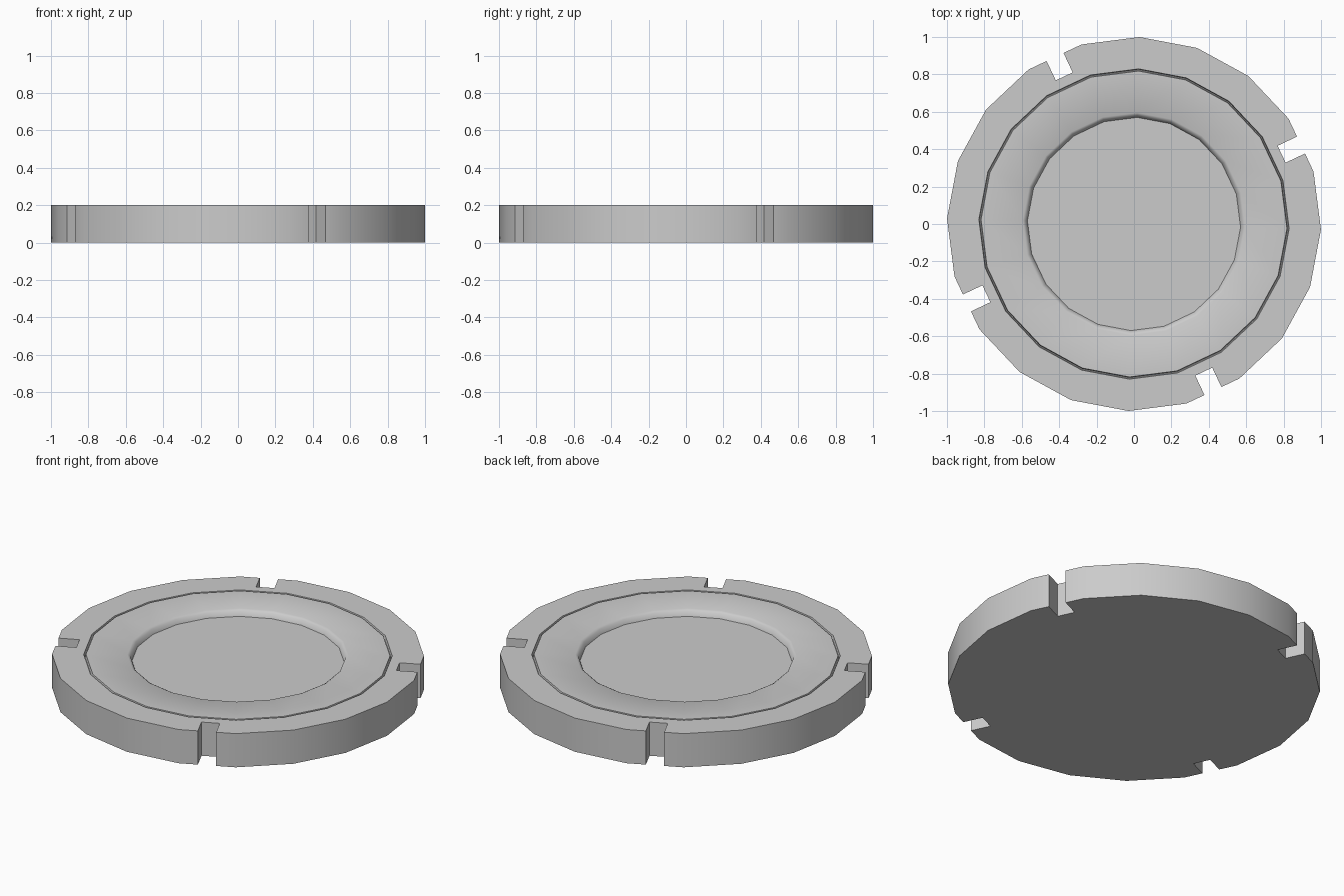
import bpy, bmesh
from math import cos, sin, radians

if "Cube" in bpy.data.objects:
    bpy.data.objects.remove(bpy.data.objects["Cube"])

SIDES = 20
TURN = radians(-1.7)            # slight rotation of the whole disc
STEP = radians(360 / SIDES)


def make_object(name, bm):
    bmesh.ops.recalc_face_normals(bm, faces=bm.faces[:])
    mesh = bpy.data.meshes.new(name)
    bm.to_mesh(mesh)
    bm.free()
    ob = bpy.data.objects.new(name, mesh)
    bpy.context.collection.objects.link(ob)
    return ob


def lathe(name, profile):
    """Revolve (radius, z) points into a closed, capped solid."""
    bm = bmesh.new()
    rings = [[bm.verts.new((r * cos(TURN + i * STEP), r * sin(TURN + i * STEP), z))
              for i in range(SIDES)] for r, z in profile]
    for a, b in zip(rings, rings[1:]):
        for i in range(SIDES):
            j = (i + 1) % SIDES
            bm.faces.new((a[i], a[j], b[j], b[i]))
    bm.faces.new(rings[0])
    bm.faces.new(rings[-1])
    return make_object(name, bm)


# Disc: underside, rim, thin groove, rounded lip and sunken centre
disc = lathe("disc", [
    (1.0, 0.0), (1.0, 0.2),
    (0.830, 0.2), (0.826, 0.18), (0.822, 0.18), (0.818, 0.2),
    (0.595, 0.2), (0.58, 0.191), (0.57, 0.164),
])

# Four notch cutters around the rim
bm = bmesh.new()
for k in range(4):
    ang = TURN + 1.5 * STEP + radians(90 * k)
    c, s = cos(ang), sin(ang)
    verts = bmesh.ops.create_cube(bm, size=1)["verts"]
    for v in verts:
        x, y = 0.873 + (v.co.x + 0.5) * 0.3, v.co.y * 0.1
        v.co = (x * c - y * s, x * s + y * c, 0.1 + v.co.z * 0.6)
cutter = make_object("notch_cutter", bm)
cutter.hide_render = True

# Cut the notches, then smooth the faceted wall while keeping hard edges
mod = disc.modifiers.new("notches", 'BOOLEAN')
mod.operation = 'DIFFERENCE'
mod.solver = 'EXACT'
mod.object = cutter
bpy.ops.object.select_all(action='DESELECT')
disc.select_set(True)
bpy.context.view_layer.objects.active = disc
bpy.ops.object.modifier_apply(modifier=mod.name)
bpy.data.objects.remove(cutter, do_unlink=True)
bpy.ops.object.shade_smooth_by_angle(angle=radians(50))
